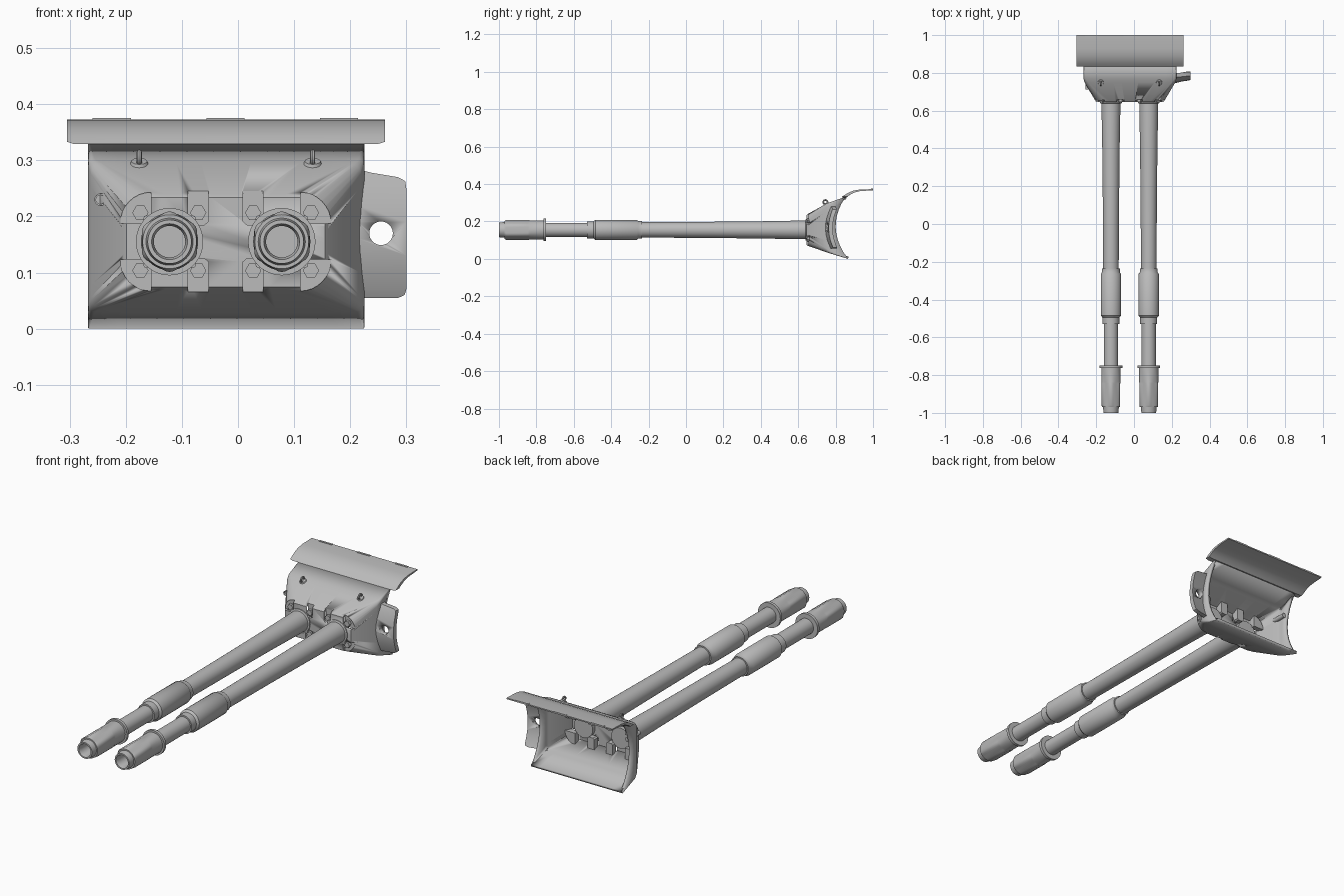
import bpy, bmesh, math
from mathutils import Vector, Matrix

if "Cube" in bpy.data.objects:
    bpy.data.objects.remove(bpy.data.objects["Cube"])

GREY = bpy.data.materials.new("plain grey")
GREY.diffuse_color = (0.5, 0.5, 0.5, 1)
GREY.use_nodes = True
GREY.node_tree.nodes["Principled BSDF"].inputs["Base Color"].default_value = GREY.diffuse_color
CX, CZ = -0.022, 0.155            # centre of the front plate
BARRELS = (-0.122, 0.078)


def finish(name, bm, angle=35):
    bmesh.ops.recalc_face_normals(bm, faces=bm.faces)
    me = bpy.data.meshes.new(name)
    bm.to_mesh(me)
    bm.free()
    ob = bpy.data.objects.new(name, me)
    bpy.context.collection.objects.link(ob)
    me.materials.append(GREY)
    bpy.ops.object.select_all(action='DESELECT')
    ob.select_set(True)
    bpy.context.view_layer.objects.active = ob
    bpy.ops.object.shade_smooth_by_angle(angle=math.radians(angle))
    return ob


def skin(bm, rings, caps=(True, True)):
    vs = [[bm.verts.new(p) for p in r] for r in rings]
    n = len(vs[0])
    for a, b in zip(vs, vs[1:]):
        for i in range(n):
            bm.faces.new((a[i], a[(i + 1) % n], b[(i + 1) % n], b[i]))
    if caps[0]:
        bm.faces.new(vs[0])
    if caps[1]:
        bm.faces.new(vs[-1][::-1])


def prism(bm, pts, y0, y1):
    skin(bm, [[(x, y, z) for x, z in pts] for y in (y0, y1)])


def circle(x, z, r, n=24):
    return [(x + r * math.cos(2 * math.pi * i / n), z + r * math.sin(2 * math.pi * i / n))
            for i in range(n)]


def lathe(bm, x, z, rows, n=48):
    # rows: (y, radius, flat) where flat is the distance to six flats, 0 for round
    rings = []
    for y, r, flat in rows:
        ring = []
        for i in range(n):
            a = 2 * math.pi * i / n
            d = (a + math.pi / 6) % (math.pi / 3) - math.pi / 6
            q = min(r, flat / math.cos(d)) if flat else r
            ring.append((x + q * math.cos(a), y, z + q * math.sin(a)))
        rings.append(ring)
    skin(bm, rings)


def cut(ob, cutter):
    mod = ob.modifiers.new("cut", 'BOOLEAN')
    mod.operation, mod.solver, mod.object = 'DIFFERENCE', 'EXACT', cutter
    cutter.hide_render = True
    bpy.ops.object.select_all(action='DESELECT')
    ob.select_set(True)
    bpy.context.view_layer.objects.active = ob
    bpy.ops.object.modifier_apply(modifier=mod.name)
    bpy.data.objects.remove(cutter)


# Barrels: bore, faceted muzzle, flange, sleeve and tapered tube
ROWS = [(-0.85, 0.028, 0), (-0.985, 0.028, 0), (-1, 0.032, 0), (-1, 0.039, 0), (-0.97, 0.042, 0),
        (-0.97, 0.048, 0), (-0.96, 0.054, 0.049), (-0.845, 0.054, 0.049), (-0.835, 0.051, 0),
        (-0.762, 0.051, 0), (-0.762, 0.06, 0), (-0.748, 0.06, 0), (-0.748, 0.038, 0),
        (-0.53, 0.038, 0), (-0.53, 0.045, 0), (-0.495, 0.045, 0), (-0.485, 0.054, 0),
        (-0.265, 0.054, 0), (-0.255, 0.047, 0), (-0.235, 0.047, 0), (-0.235, 0.041, 0),
        (0.1, 0.043, 0), (0.4, 0.046, 0), (0.62, 0.05, 0), (0.675, 0.05, 0)]
for i, x in enumerate(BARRELS):
    bm = bmesh.new()
    lathe(bm, x, CZ, ROWS)
    finish(f"barrel_{i}", bm)
    bm = bmesh.new()                          # collar on the shield plate
    lathe(bm, x, CZ, [(0.638, 0.053, 0), (0.641, 0.058, 0), (0.655, 0.058, 0)])
    for k in range(4):
        a = math.pi / 4 + k * math.pi / 2
        prism(bm, circle(x + 0.058 * math.cos(a), CZ + 0.058 * math.sin(a), 0.006, 8), 0.64, 0.655)
    finish(f"barrel_collar_{i}", bm)


# Shield body: hollow shell lofted from the front plate to the arched rear rim
def rim_y(z):
    return 0.80 + 2.15 * (z - 0.175) ** 2


def ring(x0, x1, z0, z1, rad, y):
    pts = []
    corners = [(x1 - rad, z1 - rad, 0), (x0 + rad, z1 - rad, 90),
               (x0 + rad, z0 + rad, 180), (x1 - rad, z0 + rad, 270)]
    for k, (cx, cz, a0) in enumerate(corners):
        for j in range(7):
            a = math.radians(a0 + 15 * j)
            pts.append((cx + rad * math.cos(a), cz + rad * math.sin(a)))
        nx, nz, na = corners[(k + 1) % 4]
        a = math.radians(na)
        ex, ez = nx + rad * math.cos(a), nz + rad * math.sin(a)
        px, pz = pts[-1]
        for j in range(1, 10):
            t = j / 10
            pts.append((px + (ex - px) * t, pz + (ez - pz) * t))
    return [(px, y if y else rim_y(pz), pz) for px, pz in pts]


bm = bmesh.new()
skin(bm, [ring(-0.199, 0.155, 0.074, 0.234, 0.045, 0.645),
          ring(-0.204, 0.160, 0.070, 0.240, 0.048, 0.651),
          ring(-0.262, 0.219, 0.036, 0.295, 0.02, 0.750),
          ring(-0.267, 0.225, 0.030, 0.302, 0.012, 0.768),
          ring(-0.267, 0.225, 0.0, 0.332, 0.002, None)], (True, False))
body = finish("shield_body", bm)
sol = body.modifiers.new("thickness", 'SOLIDIFY')
sol.thickness, sol.offset = 0.013, -1
bpy.ops.object.modifier_apply(modifier=sol.name)

# Bolt pockets around the plate, with bosses behind and hexagon bolts inside
shapes = []
for sx in (-1, 1):
    for sz in (-1, 1):
        tab = [(0.031, 0.036), (0.038, 0.030), (0.060, 0.030), (0.067, 0.036), (0.067, 0.09), (0.031, 0.09)]
        fan = [(0.133, 0.032)] + [(0.133 + 0.055 * math.cos(a), 0.032 + 0.056 * math.sin(a))
                                  for a in [math.pi / 16 * k for k in range(9)]]
        for s in (tab, fan):
            shapes.append([(CX + sx * x, CZ + sz * z) for x, z in s])
bm = bmesh.new()
for s in shapes:
    prism(bm, s, 0.6, 0.6622)
cut(body, finish("pocket_cutter", bm))
bm = bmesh.new()
for s in shapes:
    prism(bm, s, 0.662, 0.69)
finish("pocket_bosses", bm)
bm = bmesh.new()
for sx in (-1, 1):
    for sz in (-1, 1):
        for dx in (0.049, 0.152):
            x, z = CX + sx * dx, CZ + sz * 0.0515
            prism(bm, circle(x, z, 0.0145, 6), 0.647, 0.664)
finish("plate_bolts", bm)

# Visor: curved thin sheet over the top
top = [(0.835, 0.329), (0.85, 0.343), (0.87, 0.355), (0.895, 0.365), (0.93, 0.371), (1.0, 0.373)]
low = [(1.0, 0.367), (0.93, 0.362), (0.90, 0.355), (0.875, 0.342), (0.86, 0.329)]
bm = bmesh.new()
prof = top + low
skin(bm, [[(x, y, z if k in (1, 2) or z > 0.335 else z + 0.004) for y, z in prof]
          for k, x in enumerate((-0.305, -0.292, 0.249, 0.262))])
finish("visor", bm)
bm = bmesh.new()                              # thin strips on the visor's rear edge
for x in (-0.225, -0.022, 0.18):
    prism(bm, [(x - 0.034, 0.371), (x + 0.034, 0.371), (x + 0.034, 0.375), (x - 0.034, 0.375)], 0.990, 1.0)
finish("visor_strips", bm)

# Side lug: curved plate with a hole
EDGE = [(0.283, 0.217), (0.278, 0.237), (0.27, 0.285), (0.263, 0.298), (0.25, 0.30), (0.22, 0.30),
        (0.19, 0.30), (0.16, 0.30), (0.13, 0.30), (0.10, 0.30), (0.07, 0.30), (0.06, 0.297), (0.055, 0.286)]
bm = bmesh.new()
rings = []
for z, xo in EDGE:
    y = 0.745 + 2.2 * (z - 0.165) ** 2
    s = 0.2 * (xo - 0.214)
    rings.append([(0.214, y, z), (xo, y + s, z), (xo, y + s + 0.022, z), (0.214, y + 0.022, z)])
skin(bm, rings)
lug = finish("side_lug", bm)
bm = bmesh.new()
prism(bm, circle(0.255, 0.17, 0.021, 32), 0.7, 0.85)
cut(lug, finish("lug_cutter", bm))

# Lifting eyes on the upper slope
for i, x in enumerate((-0.176, 0.133)):
    bm = bmesh.new()
    tilt = Matrix.Translation((x, 0.75, 0.293)) @ Matrix.Rotation(math.radians(24), 4, 'X')
    bmesh.ops.create_cone(bm, cap_ends=True, segments=20, radius1=0.019, radius2=0.014, depth=0.012, matrix=tilt)
    n, m, loops = 16, 8, []
    for a in [2 * math.pi * k / n for k in range(n)]:
        loop = []
        for b in [2 * math.pi * j / m for j in range(m)]:
            r = 0.011 + 0.0045 * math.cos(b)
            p = tilt @ Vector((0.0045 * math.sin(b), r * math.cos(a), 0.012 + r * math.sin(a)))
            loop.append(p)
        loops.append(loop)
    skin(bm, loops + [], (False, False))
    bm.verts.ensure_lookup_table()
    first, last = bm.verts[-n * m:][:m], bm.verts[-m:]
    for j in range(m):
        bm.faces.new((last[j], last[(j + 1) % m], first[(j + 1) % m], first[j]))
    finish(f"lifting_eye_{i}", bm)

# Pin through the left flank, with a recessed front end
bm = bmesh.new()
lathe(bm, -0.245, 0.23, [(0.722, 0.008, 0), (0.712, 0.008, 0), (0.712, 0.011, 0), (0.80, 0.011, 0)], 24)
finish("flank_pin", bm)
